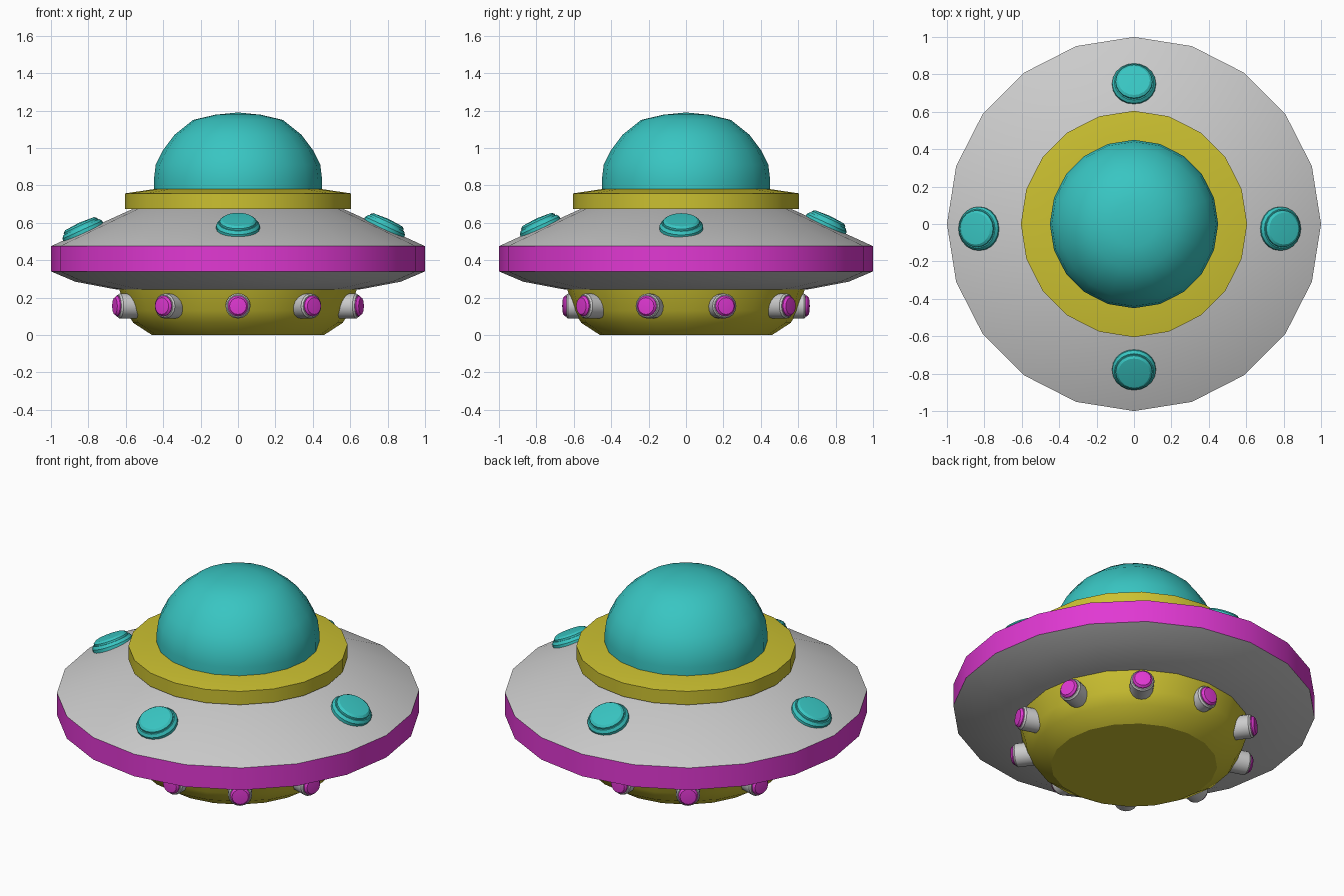
import bpy
from math import cos, sin, pi, radians, atan2
from mathutils import Matrix, Vector

if "Cube" in bpy.data.objects:
    bpy.data.objects.remove(bpy.data.objects["Cube"])


def material(name, rgb):
    m = bpy.data.materials.new(name)
    m.diffuse_color = (*rgb, 1)
    m.use_nodes = True
    m.node_tree.nodes["Principled BSDF"].inputs["Base Color"].default_value = m.diffuse_color
    return m


TEAL = material("teal", (0.04, 0.56, 0.54))
YELLOW = material("yellow", (0.60, 0.53, 0.03))
MAGENTA = material("magenta", (0.75, 0.04, 0.65))


def lathe(name, profile, sides, mat=None, matrix=Matrix()):
    """Spin (radius, height) points, listed bottom to top, about local z."""
    verts, rings = [], []
    for r, z in profile:
        n = sides if r > 0 else 1
        rings.append([len(verts) + i for i in range(n)])
        verts += [(r * cos(2 * pi * i / sides), r * sin(2 * pi * i / sides), z) for i in range(n)]
    faces = []
    for a, b in zip(rings, rings[1:]):
        for i in range(sides):
            j = (i + 1) % sides
            if len(b) == 1:
                faces.append((a[i], a[j], b[0]))
            else:
                faces.append((a[i], a[j], b[j], b[i]))
    faces.append(tuple(reversed(rings[0])))
    if len(rings[-1]) > 1:
        faces.append(tuple(rings[-1]))
    mesh = bpy.data.meshes.new(name)
    mesh.from_pydata(verts, [], faces)
    ob = bpy.data.objects.new(name, mesh)
    ob.matrix_world = matrix
    bpy.context.collection.objects.link(ob)
    if mat:
        mesh.materials.append(mat)
    bpy.ops.object.select_all(action='DESELECT')
    ob.select_set(True)
    bpy.context.view_layer.objects.active = ob
    bpy.ops.object.shade_smooth_by_angle(angle=radians(32))
    return ob


def aim(position, direction):
    """Place local z along a direction."""
    return Matrix.Translation(position) @ Vector(direction).to_track_quat('Z', 'Y').to_matrix().to_4x4()


# Main body, stacked from the ground up
SIDES = 20
lathe("base", [(0.46, 0), (0.56, 0.065), (0.60, 0.13), (0.64, 0.26)], SIDES, YELLOW)
lathe("lower_hull", [(0.60, 0.24), (0.66, 0.245), (0.87, 0.285), (1, 0.34)], SIDES)
lathe("rim_band", [(1, 0.34), (1, 0.475)], SIDES, MAGENTA)
lathe("upper_hull", [(1, 0.475), (0.55, 0.68)], SIDES)
lathe("collar", [(0.605, 0.675), (0.605, 0.757), (0.45, 0.78)], SIDES, YELLOW)
lathe("dome", [(0.45, 0.77), (0.45, 0.83), (0.44, 0.91), (0.40, 0.99), (0.34, 1.07),
               (0.24, 1.15), (0.12, 1.178), (0, 1.19)], SIDES, TEAL)

# Portholes lying on the sloping upper hull
tilt = atan2(0.205, 0.45)
for i, (x, y) in enumerate([(0, -0.778), (0.782, -0.025), (0, 0.748), (-0.828, -0.025)]):
    out = Vector((x, y, 0))
    z = 0.475 + (1 - out.length) * 0.205 / 0.45
    # align the tilt with the nearest main axis
    flat = Vector((0, y, 0)) if abs(y) > abs(x) else Vector((x, 0, 0))
    normal = flat.normalized() * sin(tilt) + Vector((0, 0, cos(tilt)))
    m = aim((x, y, z), normal)
    lathe(f"porthole_frame_{i + 1}", [(0.117, -0.02), (0.117, 0.01), (0.105, 0.026)], 20, TEAL, m)
    lathe(f"porthole_glass_{i + 1}", [(0.1, 0.015), (0.098, 0.036), (0.085, 0.046), (0, 0.052)], 20, TEAL, m)

# Ring of lights around the base
for i in range(10):
    a = -pi / 2 + i * pi / 5
    d = Vector((cos(a), sin(a), 0))
    reach = 0.66 if i in (0, 5) else 0.695   # front and back sit slightly deeper
    m = aim(d * reach + Vector((0, 0, 0.155)), d)
    lathe(f"light_socket_{i + 1}", [(0.067, -0.13), (0.067, -0.03), (0.06, -0.02)], 16, None, m)
    lathe(f"light_bulb_{i + 1}", [(0.055, -0.03), (0.055, -0.014), (0.045, -0.002), (0, 0.002)], 16, MAGENTA, m)
